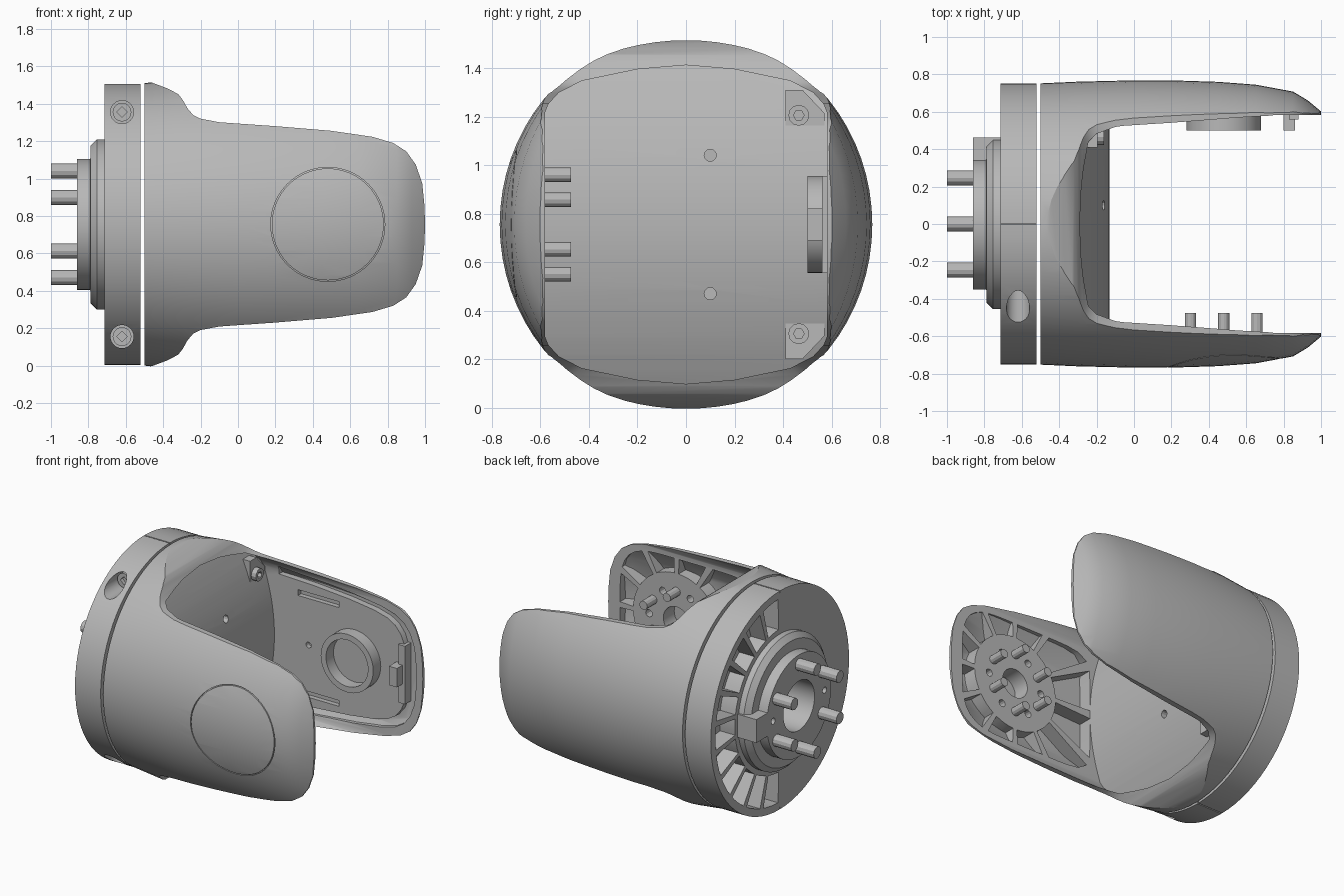
import bpy, bmesh, math
from mathutils import Vector

cube = bpy.data.objects.get("Cube")
if cube:
    bpy.data.objects.remove(cube, do_unlink=True)

CZ = 0.755          # height of the main axis
HUB = 0.48          # x of the joint centre in the arms

grey = bpy.data.materials.new("machined_grey")
grey.use_nodes = True
grey.diffuse_color = (0.48, 0.48, 0.48, 1)
grey.node_tree.nodes["Principled BSDF"].inputs["Base Color"].default_value = (0.48, 0.48, 0.48, 1)


def finish(name, bm):
    bmesh.ops.recalc_face_normals(bm, faces=bm.faces)
    me = bpy.data.meshes.new(name)
    bm.to_mesh(me)
    bm.free()
    me.materials.append(grey)
    ob = bpy.data.objects.new(name, me)
    bpy.context.scene.collection.objects.link(ob)
    return ob


def place(axis, u, v, w):
    """Map a 2D point (u, v) and depth w to space, relative to the main axis."""
    return Vector((w, u, v + CZ)) if axis == "x" else Vector((u, w, v + CZ))


def prisms(name, outlines, axis, a, b):
    bm = bmesh.new()
    for pts in outlines:
        lo = [bm.verts.new(place(axis, u, v, a)) for u, v in pts]
        hi = [bm.verts.new(place(axis, u, v, b)) for u, v in pts]
        bm.faces.new(lo)
        bm.faces.new(hi)
        for i in range(len(pts)):
            j = (i + 1) % len(pts)
            bm.faces.new((lo[i], lo[j], hi[j], hi[i]))
    return finish(name, bm)


def circle(u, v, r, n=40):
    return [(u + r * math.cos(math.tau * i / n), v + r * math.sin(math.tau * i / n)) for i in range(n)]


def box(u0, u1, v0, v1):
    return [(u0, v0), (u1, v0), (u1, v1), (u0, v1)]


def loft(name, stations, n=72):
    """Elliptical sections along x: (x, y radius, z radius)."""
    bm = bmesh.new()
    rings = []
    for x, ry, rz in stations:
        rings.append([bm.verts.new((x, ry * math.cos(math.tau * i / n), CZ + rz * math.sin(math.tau * i / n)))
                      for i in range(n)])
    for p, q in zip(rings, rings[1:]):
        for i in range(n):
            j = (i + 1) % n
            bm.faces.new((p[i], p[j], q[j], q[i]))
    bm.faces.new(rings[0])
    bm.faces.new(rings[-1])
    return finish(name, bm)


def boolean(ob, cutter, op="DIFFERENCE"):
    mod = ob.modifiers.new("cut", "BOOLEAN")
    mod.operation, mod.solver, mod.object = op, "EXACT", cutter
    bpy.context.view_layer.update()
    me = bpy.data.meshes.new_from_object(ob.evaluated_get(bpy.context.evaluated_depsgraph_get()))
    ob.modifiers.clear()
    ob.data = me
    bpy.data.objects.remove(cutter, do_unlink=True)


# Yoke: swelling barrel trimmed to the arm silhouette
barrel = [(-0.5, .752, .755), (-.3, .761, .78), (0, .768, .8), (.2, .768, .8), (.45, .76, .8), (.65, .745, .8),
          (.85, .708, .8), (.93, .66, .8), (1.02, .585, .8)]


def skin(inset):
    return loft("skin", [(x, ry - inset, rz - inset) for x, ry, rz in barrel])


yoke = loft("yoke", barrel)
upper = [(1, 0), (.997, .1), (.985, .22), (.95, .32), (.9, .39), (.83, .435), (.72, .468), (.5, .5), (.2, .525),
         (-.1, .546), (-.2, .565), (-.24, .585), (-.27, .62), (-.295, .665), (-.32, .697), (-.38, .728),
         (-.46, .758), (-.6, .77)]
outline = upper + [(x, -z) for x, z in upper[:0:-1]]
boolean(yoke, prisms("silhouette", [outline], "y", -1, 1), "INTERSECT")

# Space between the arms: arched section ending on a domed floor
floor = [(-.13 - z * z * .39, z) for z in [-.8 + i / 15 for i in range(25)]]
cavity = prisms("cavity", [floor + [(1.3, .8), (1.3, -.8)]], "y", -.7, .7)
arch = [(.582, .46), (.567, .497), (.525, .543), (.43, .592), (.2, .64), (0, .657)]
arch += [(-y, z) for y, z in arch[-2::-1]]
boolean(cavity, prisms("arch", [arch + [(y, -z) for y, z in arch[::-1]]], "x", -1, 1.5), "INTERSECT")
boolean(yoke, cavity)


# Webbed pockets around the joint in the front arm
def rim(t):
    a, n = (.43, 4) if math.cos(t) > 0 else (.61, 8)
    return ((abs(math.cos(t)) / a) ** n + (abs(math.sin(t)) / .43) ** n) ** (-1 / n)


def sector(mid, half, inner, outer, cu=0.0):
    steps = [mid - half + half * i / 2 for i in range(5)]
    return ([(cu + inner * math.cos(t), inner * math.sin(t)) for t in steps]
            + [(cu + outer(t) * math.cos(t), outer(t) * math.sin(t)) for t in steps[::-1]])


webs = [sector(math.tau * (k + .5) / 12, .215, .33, rim, HUB) for k in range(12)]
pockets = prisms("pockets", webs, "y", -.68, -.5)
boolean(pockets, skin(.03), "INTERSECT")
boolean(yoke, pockets)
boolean(yoke, prisms("joint_bore", [circle(HUB, 0, .1)], "y", -.7, -.5))
boolean(yoke, prisms("joint_holes", [circle(u, v, .025, 12) for u, v in circle(HUB, 0, .21, 6)], "y", -.64, -.5))

# Round cover line on the outside of the front arm
groove = prisms("groove", [circle(HUB, 0, .305, 64)], "y", -.9, -.6)
boolean(groove, prisms("groove_core", [circle(HUB, 0, .299, 64)], "y", -1, -.5))
boolean(groove, skin(.012))
boolean(yoke, groove)

# Channel between the back arm's cover plate and its rim
arm = [(x, z) for x, z in outline if x > -.11]
channel = prisms("channel", [[(x * .95, z * .89) for x, z in arm]], "y", .5, .625)
boolean(channel, prisms("cover_plate", [[(x * .88 if x > 0 else -.3, z * .8) for x, z in arm]], "y", .4, .8))
boolean(channel, skin(.02), "INTERSECT")
boolean(yoke, channel)

# Slots in the back arm and bolt holes in the floor
boolean(yoke, prisms("slots", [box(.05, .36, s - .02, s + .02) for s in (-.34, .34)]
                     + [circle(.13, 0, .02, 12)], "y", .5, .615))
boolean(yoke, prisms("floor_holes", [circle(.1, s, .025, 12) for s in (-.285, .285)], "x", -.3, 0))

# Joint fittings
boss = prisms("bearing_boss", [circle(HUB, 0, .2, 48)], "y", .5, .6)
boolean(boss, prisms("boss_bore", [circle(HUB, 0, .16, 48)], "y", .4, .59))
prisms("stop_block", [box(.8, .86, -.065, .065)], "y", .5, .63)
prisms("stop_rail", [box(.83, .88, -.2, .2)], "y", .56, .63)


def pins(name, centres, axis, a, b, r):
    return prisms(name, [circle(u, v, r, 12) for u, v in centres], axis, a, b)


ring6 = [(.866 * s, .5 * t) for s in (-1, 1) for t in (-1, 1)] + [(0, 1), (0, -1)]
pins("joint_pins", [(HUB + .205 * u, .205 * v) for u, v in ring6], "y", -.6, -.475, .03)

# Screwed corner tabs beside the back arm
tab = [(.41, .4), (.57, .4), (.57, .46), (.48, .555), (.41, .555)]
prisms("corner_tabs", [[(y, s * z) for y, z in tab] for s in (-1, 1)], "x", -.3, -.195)
corner_screws = pins("corner_screws", [(.465, s * .45) for s in (-1, 1)], "x", -.28, -.16, .043)
boolean(corner_screws, prisms("corner_sockets", [circle(.465, s * .45, .022, 6) for s in (-1, 1)], "x", -.19, -.1))

# Mounting ring with radial pockets on its back half, set off from the yoke by a narrow gap
ring = loft("mounting_ring", [(-.715, .752, .752), (-.52, .752, .752)])
cells = [sector(-math.pi / 2 + math.pi * (k + .5) / 11, .115, .49, lambda t: .7) for k in range(11)]
boolean(ring, prisms("ring_pockets", cells, "x", -.8, -.6))
boolean(ring, prisms("bore", [circle(0, 0, .17)], "x", -.8, -.6))
boolean(ring, prisms("seam", [box(-.004, .004, s - .015, s + .015) for s in (-.752, .752)], "x", -.8, -.4))
boolean(ring, prisms("screw_wells", [circle(-.62, s * .6, .062, 24) for s in (-1, 1)], "y", -.8, -.31))
screws = prisms("clamp_screws", [circle(-.62, s * .6, .05, 20) for s in (-1, 1)], "y", -.355, -.29)
boolean(screws, prisms("clamp_sockets", [circle(-.62, s * .6, .028, 4) for s in (-1, 1)], "y", -.5, -.33))

# Stepped flange with drive pins
flange = loft("flange", [(-.86, .35, .35), (-.79, .35, .35), (-.789, .42, .42), (-.755, .455, .455), (-.7, .455, .455)])
boolean(flange, prisms("flange_bore", [circle(0, 0, .17)], "x", -1, -.6))
boolean(flange, prisms("flange_holes", [circle(u, v, .022, 12) for u, v in circle(0, 0, .28, 6)[::3]],
                       "x", -1, -.8))
prisms("flange_key", [box(.3, .462, -.08, .08)], "x", -.86, -.7)
pins("drive_pins", [(.285 * u, .285 * v) for u, v in ring6], "x", -1, -.8, .04)

# Smooth curved faces, keep machined edges sharp
bpy.ops.object.select_all(action="DESELECT")
for ob in bpy.context.scene.objects:
    if ob.type == "MESH":
        ob.select_set(True)
        bpy.context.view_layer.objects.active = ob
bpy.ops.object.shade_smooth_by_angle(angle=math.radians(28))
